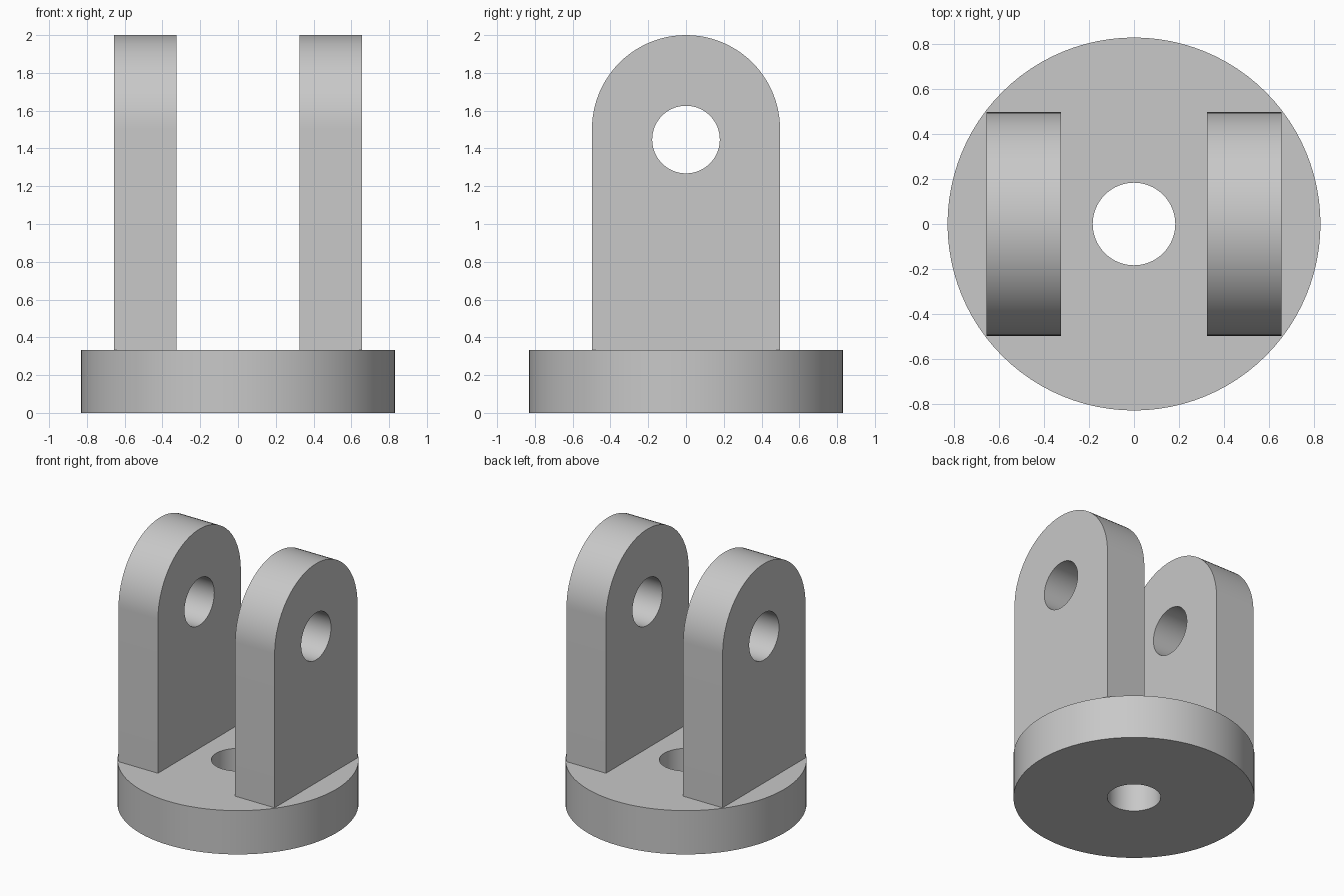
import bpy, bmesh, math
from mathutils import Matrix, Vector

cube = bpy.data.objects.get("Cube")
if cube:
    bpy.data.objects.remove(cube, do_unlink=True)

grey = bpy.data.materials.new("plain grey")
grey.use_nodes = True
GREY = (0.58, 0.58, 0.58, 1)
grey.diffuse_color = GREY
grey.node_tree.nodes["Principled BSDF"].inputs["Base Color"].default_value = GREY


def arc(radius, cy, start=0.0, sweep=math.tau, steps=96):
    """Points along an arc; a full sweep leaves out the repeated last point."""
    count = steps if sweep == math.tau else steps + 1
    return [(radius * math.cos(start + sweep * i / steps),
             cy + radius * math.sin(start + sweep * i / steps)) for i in range(count)]


def plate(name, loops, thickness, matrix):
    """Fill an outline with holes, extrude it and place it."""
    bm = bmesh.new()
    edges = []
    for loop in loops:
        verts = [bm.verts.new((u, v, 0)) for u, v in loop]
        edges += [bm.edges.new((a, b)) for a, b in zip(verts, verts[1:] + verts[:1])]
    bmesh.ops.triangle_fill(bm, edges=edges, use_beauty=True, use_dissolve=False)
    result = bmesh.ops.extrude_face_region(bm, geom=bm.faces[:])
    top = [g for g in result["geom"] if isinstance(g, bmesh.types.BMVert)]
    bmesh.ops.translate(bm, verts=top, vec=Vector((0, 0, thickness)))
    bm.transform(matrix)
    bmesh.ops.recalc_face_normals(bm, faces=bm.faces[:])
    mesh = bpy.data.meshes.new(name)
    bm.to_mesh(mesh)
    bm.free()
    mesh.materials.append(grey)
    obj = bpy.data.objects.new(name, mesh)
    bpy.context.collection.objects.link(obj)
    bpy.ops.object.select_all(action="DESELECT")
    obj.select_set(True)
    bpy.context.view_layer.objects.active = obj
    bpy.ops.object.shade_smooth_by_angle(angle=math.radians(30))
    return obj


# Round base with a centre bore
BASE_HEIGHT = 0.333
plate("base_disc", [arc(0.831, 0), arc(0.184, 0, steps=64)], BASE_HEIGHT, Matrix())

# Two upright lugs with round tops and a cross hole
HALF_WIDTH, LUG_THICKNESS, INNER_X = 0.498, 0.332, 0.325
foot = BASE_HEIGHT - 0.02
outline = [(-HALF_WIDTH, foot), (HALF_WIDTH, foot)]
outline += arc(HALF_WIDTH, 2 - HALF_WIDTH, 0, math.pi, 48)
pin_hole = arc(0.179, 1.447, steps=64)
# Profile axes map to y and z, thickness runs along x
upright = Matrix(((0, 0, 1, 0), (1, 0, 0, 0), (0, 1, 0, 0), (0, 0, 0, 1)))
for name, x in (("left_lug", INNER_X), ("right_lug", -INNER_X - LUG_THICKNESS)):
    plate(name, [outline, pin_hole], LUG_THICKNESS,
          Matrix.Translation((x, 0, 0)) @ upright)
